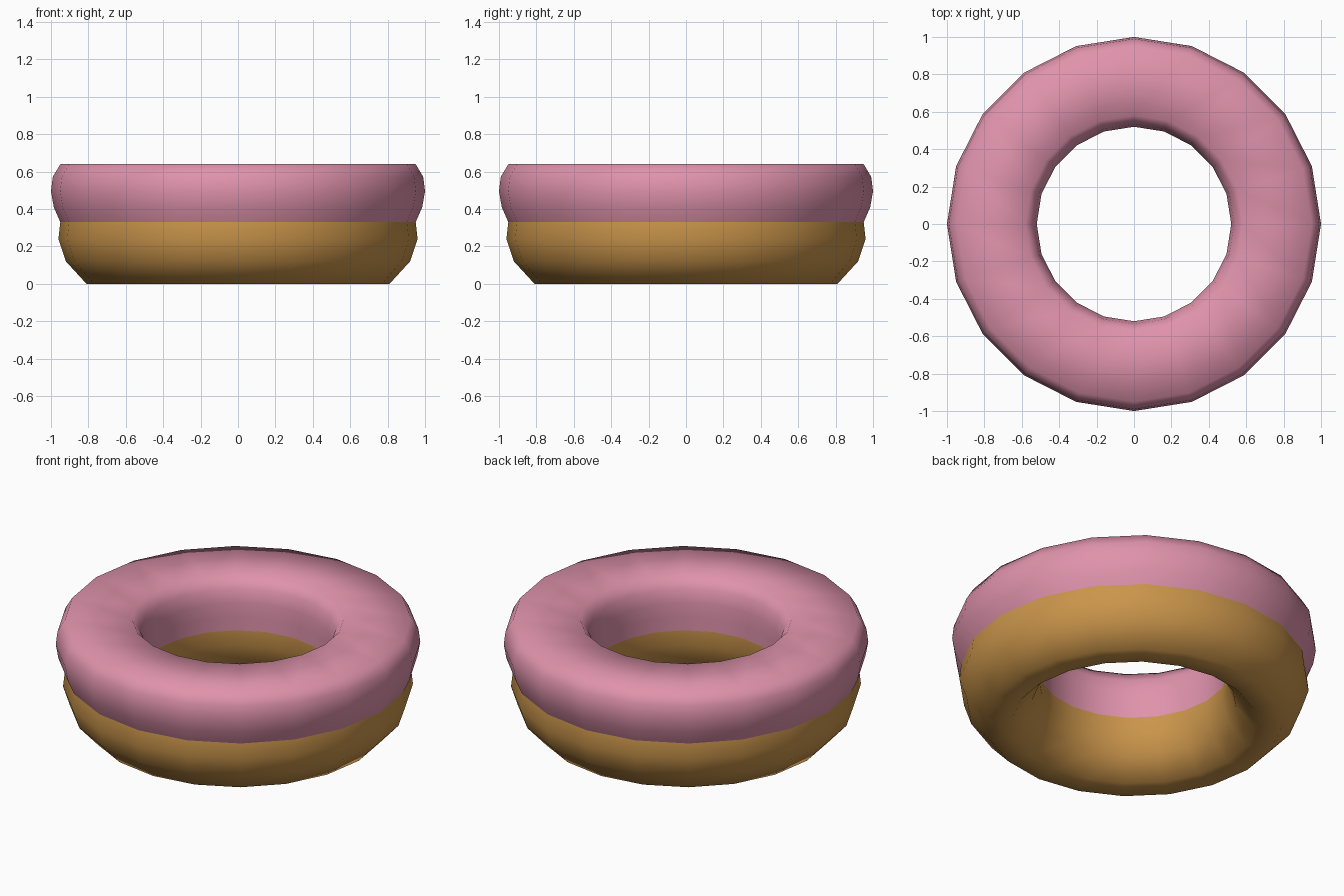
import bpy, bmesh, math

if "Cube" in bpy.data.objects:
    bpy.data.objects.remove(bpy.data.objects["Cube"])

SIDES = 20

def material(name, color):
    m = bpy.data.materials.new(name)
    m.diffuse_color = (*color, 1)
    m.use_nodes = True
    m.node_tree.nodes["Principled BSDF"].inputs["Base Color"].default_value = m.diffuse_color
    return m

def lathe(name, profile, mat):
    """Sweep an open (radius, height) profile around z, smooth shaded."""
    bm = bmesh.new()
    rings = []
    for i in range(SIDES):
        a = 2 * math.pi * i / SIDES
        rings.append([bm.verts.new((r * math.cos(a), r * math.sin(a), z)) for r, z in profile])
    for i in range(SIDES):
        p, q = rings[i], rings[(i + 1) % SIDES]
        for j in range(len(profile) - 1):
            bm.faces.new((p[j], q[j], q[j + 1], p[j + 1])).smooth = True
    mesh = bpy.data.meshes.new(name)
    bm.to_mesh(mesh)
    bm.free()
    mesh.materials.append(mat)
    obj = bpy.data.objects.new(name, mesh)
    bpy.context.collection.objects.link(obj)
    return obj

pink = material("pink icing", (0.74, 0.29, 0.41))
brown = material("golden dough", (0.59, 0.30, 0.07))

# Dough: lower half, from the inner wall under the bottom to the outer wall
lathe("dough", [(0.52, 0.33), (0.52, 0.24), (0.56, 0.12), (0.67, 0), (0.81, 0),
                (0.92, 0.12), (0.96, 0.24), (0.95, 0.33)], brown)

# Icing: upper half, from the outer wall over the flat top to the inner wall
lathe("icing", [(0.95, 0.33), (0.985, 0.41), (1.0, 0.495), (0.99, 0.573), (0.95, 0.64),
                (0.58, 0.64), (0.535, 0.573), (0.52, 0.495), (0.52, 0.41), (0.52, 0.33)], pink)
